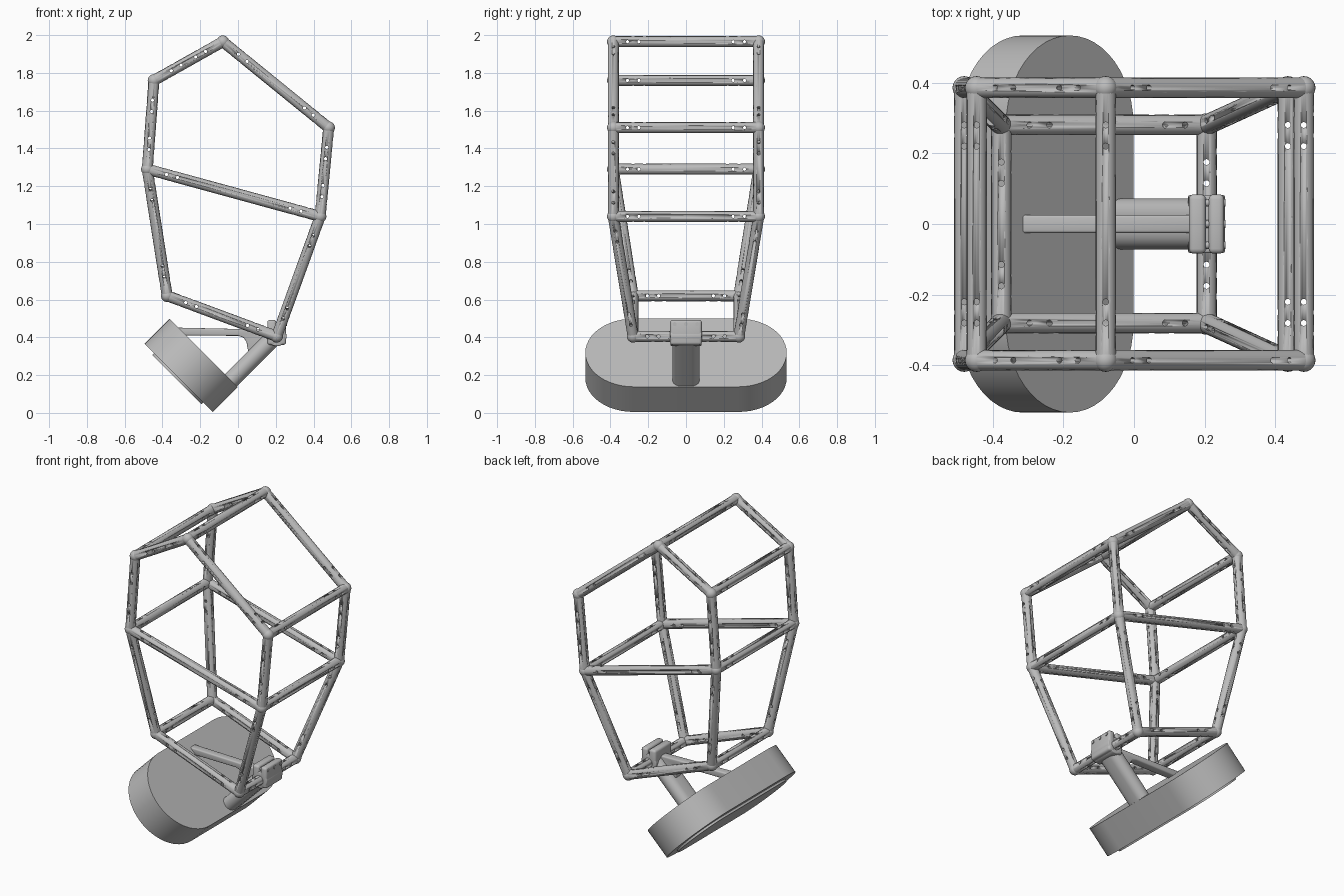
import bpy, bmesh, math
from mathutils import Matrix, Vector

cube = bpy.data.objects.get("Cube")
if cube:
    bpy.data.objects.remove(cube, do_unlink=True)

grey = bpy.data.materials.new("satin grey")
grey.use_nodes = True
COLOUR = (0.5, 0.5, 0.5, 1)
grey.diffuse_color = COLOUR
grey.node_tree.nodes["Principled BSDF"].inputs["Base Color"].default_value = COLOUR

RADIUS = 0.029


def finish(name, bm, bevel=0):
    bmesh.ops.recalc_face_normals(bm, faces=bm.faces)
    mesh = bpy.data.meshes.new(name)
    bm.to_mesh(mesh)
    bm.free()
    mesh.materials.append(grey)
    obj = bpy.data.objects.new(name, mesh)
    bpy.context.collection.objects.link(obj)
    bpy.ops.object.select_all(action="DESELECT")
    obj.select_set(True)
    bpy.context.view_layer.objects.active = obj
    if bevel:
        mod = obj.modifiers.new("soft edges", "BEVEL")
        mod.width, mod.segments = bevel, 3
        bpy.ops.object.modifier_apply(modifier=mod.name)
    bpy.ops.object.shade_smooth_by_angle(angle=math.radians(35))
    return obj


def cylinder(bm, start, end, radius, sides):
    axis = end - start
    place = Matrix.Translation((start + end) / 2) @ axis.to_track_quat("Z", "Y").to_matrix().to_4x4()
    bmesh.ops.create_cone(bm, cap_ends=True, segments=sides, radius1=radius,
                          radius2=radius, depth=axis.length, matrix=place)


def prism(name, points, low, high, place, bevel=0):
    """Extrude a flat outline from low to high along its local z."""
    bm = bmesh.new()
    face = bm.faces.new([bm.verts.new((x, y, low)) for x, y in points])
    top = bmesh.ops.extrude_face_region(bm, geom=[face])["geom"]
    bmesh.ops.translate(bm, vec=(0, 0, high - low),
                        verts=[v for v in top if isinstance(v, bmesh.types.BMVert)])
    bm.transform(place)
    return finish(name, bm, bevel)


def stadium(radius, half_length, steps=24):
    """Rounded strip outline, long in local y."""
    outline = []
    for side in (1, -1):
        for i in range(steps + 1):
            a = math.pi * i / steps
            outline.append((side * radius * math.cos(a),
                            side * (half_length - radius + radius * math.sin(a))))
    return outline


def tube(name, start, end):
    """Frame tube drilled near both ends in two directions."""
    bm = bmesh.new()
    cylinder(bm, start, end, RADIUS, 24)
    obj = finish(name, bm)
    axis = (end - start).normalized()
    across = Vector((0, 1, 0)) if abs(axis.y) < 0.8 else Vector((0, 0, 1))
    across = (across - axis * across.dot(axis)).normalized()
    drills = bmesh.new()
    for direction, spacing in ((across, (0.105, 0.165)), (axis.cross(across), (0.075, 0.135))):
        for gap in spacing:
            for centre in (start + axis * gap, end - axis * gap):
                cylinder(drills, centre - direction * 0.06, centre + direction * 0.06, 0.0085, 10)
    cutter = finish("drill_cutter", drills)
    cutter.hide_render = True
    bpy.context.view_layer.objects.active = obj
    mod = obj.modifiers.new("holes", "BOOLEAN")
    mod.operation, mod.solver, mod.object = "DIFFERENCE", "EXACT", cutter
    bpy.ops.object.modifier_apply(modifier=mod.name)
    bpy.data.objects.remove(cutter, do_unlink=True)


# Frame corners: x, half width, z
corners = {
    "peak": (-0.08, 0.385, 1.965),
    "upper_right": (-0.445, 0.385, 1.76),
    "middle_right": (-0.48, 0.385, 1.29),
    "lower_right": (-0.375, 0.28, 0.62),
    "lower_left": (0.205, 0.28, 0.405),
    "middle_left": (0.435, 0.385, 1.04),
    "upper_left": (0.48, 0.385, 1.51),
}
loop = list(corners)
edges = list(zip(loop, loop[1:] + loop[:1])) + [("middle_right", "middle_left")]

# Side frames with ball joints
for side, label in ((-1, "front"), (1, "back")):
    point = {k: Vector((x, side * y, z)) for k, (x, y, z) in corners.items()}
    for a, b in edges:
        tube(f"{label}_tube_{a}_to_{b}", point[a], point[b])
    for key, p in point.items():
        bm = bmesh.new()
        bmesh.ops.create_uvsphere(bm, u_segments=24, v_segments=12, radius=0.033,
                                  matrix=Matrix.Translation(p))
        finish(f"{label}_joint_{key}", bm)

# Cross tubes joining the side frames
for key, (x, y, z) in corners.items():
    tube(f"cross_tube_{key}", Vector((x, -y, z)), Vector((x, y, z)))

# Tilted foot slab and its underside pad
tilt = Matrix.Translation((-0.248, 0, 0.252)) @ Matrix.Rotation(math.radians(45), 4, "Y")
prism("foot_slab", stadium(0.255, 0.533), -0.094, 0.094, tilt)
prism("foot_pad", stadium(0.185, 0.463), -0.107, -0.09, tilt)

# Post rising square from the slab to the clamp
post = tilt @ Matrix.Translation((0.205, 0, 0))
prism("post", stadium(0.045, 0.072, 10), 0.08, 0.41, post)

# Brace from slab to clamp, with a curved gusset where it meets the post
upright = Matrix.Rotation(math.radians(90), 4, "X")
brace = [(-0.35, 0.452), (0.19, 0.44), (0.16, 0.36), (0.06, 0.30),
         (0.05, 0.345), (0.045, 0.375), (0.03, 0.398), (0, 0.408), (-0.33, 0.41)]
prism("brace", brace, -0.026, 0.026, upright, 0.008)

# Split clamp: collar around the cross tube, bolted lugs above
bm = bmesh.new()
cylinder(bm, Vector((0.205, -0.082, 0.405)), Vector((0.205, 0.082, 0.405)), 0.052, 32)
finish("clamp_collar", bm, 0.006)
for name, low, high in (("inner", 0.155, 0.203), ("outer", 0.211, 0.255)):
    plate = [(low, 0.36), (high, 0.36), (high, 0.492), (low, 0.492)]
    prism(f"clamp_{name}_lug", plate, -0.084, 0.084, upright, 0.014)
for y in (-0.06, 0, 0.06):
    bm = bmesh.new()
    cylinder(bm, Vector((0.16, y, 0.47)), Vector((0.259, y, 0.47)), 0.011, 12)
    finish("clamp_bolt", bm)
